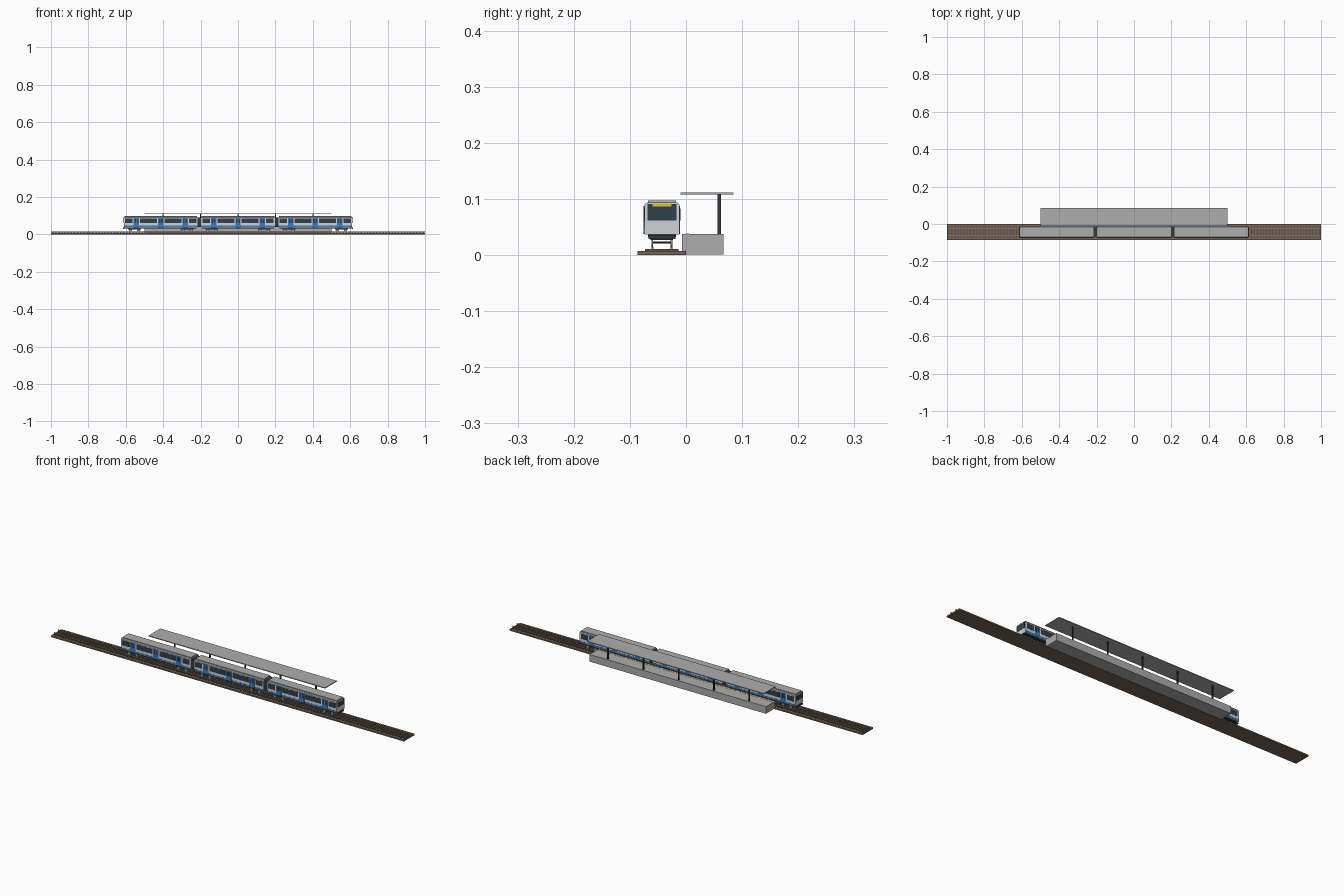
import bpy, bmesh
from mathutils import Matrix

cube = bpy.data.objects.get("Cube")
if cube:
    bpy.data.objects.remove(cube)


def material(name, r, g, b):
    m = bpy.data.materials.new(name)
    m.use_nodes = True
    m.diffuse_color = (r, g, b, 1)
    m.node_tree.nodes["Principled BSDF"].inputs["Base Color"].default_value = (r, g, b, 1)
    return m


concrete = material("concrete grey", 0.42, 0.42, 0.43)
silver = material("body silver", 0.62, 0.64, 0.66)
blue = material("door blue", 0.04, 0.2, 0.52)
glass = material("dark glass", 0.03, 0.05, 0.07)
dark = material("dark metal", 0.035, 0.04, 0.05)
yellow = material("safety yellow", 0.75, 0.55, 0.03)
ballast = material("ballast brown", 0.17, 0.13, 0.1)
wood = material("sleeper brown", 0.13, 0.09, 0.06)
steel = material("rail steel", 0.33, 0.27, 0.22)


def finish(name, bm, mat):
    bmesh.ops.recalc_face_normals(bm, faces=bm.faces)
    mesh = bpy.data.meshes.new(name)
    bm.to_mesh(mesh)
    bm.free()
    mesh.materials.append(mat)
    obj = bpy.data.objects.new(name, mesh)
    bpy.context.collection.objects.link(obj)
    return obj


def boxes(name, mat, spans):
    """One object from boxes given as (x range, y range, z range)."""
    bm = bmesh.new()
    for span in spans:
        size = [b - a for a, b in span]
        mid = [(a + b) / 2 for a, b in span]
        bmesh.ops.create_cube(bm, size=1, matrix=Matrix.Translation(mid) @ Matrix.Diagonal((*size, 1)))
    return finish(name, bm, mat)


def around(c, half):
    return (c - half, c + half)


def discs(name, mat, centres, radius, depth, sides=16):
    """Cylinders lying along y."""
    bm = bmesh.new()
    for c in centres:
        bmesh.ops.create_cone(bm, cap_ends=True, segments=sides, radius1=radius, radius2=radius, depth=depth,
                              matrix=Matrix.Translation(c) @ Matrix.Rotation(1.5708, 4, 'X'))
    return finish(name, bm, mat)


# Track
TRACK = -0.043
RAILS = (TRACK - 0.017, TRACK + 0.017)
boxes("track_bed", ballast, [((-1, 1), (-0.086, 0), (0, 0.007))])
boxes("sleepers", wood, [(around(-0.99 + i * 0.0165, 0.004), around(TRACK, 0.03), (0.006, 0.0105)) for i in range(121)])
boxes("rails", steel, [((-1, 1), around(y, 0.0018), (0.01, 0.0145)) for y in RAILS])

# Platform and shelter
POSTS = (-0.4, -0.2, 0, 0.2, 0.4)
boxes("platform", concrete, [((-0.5, 0.5), (-0.007, 0.067), (0.001, 0.0375))])
boxes("platform_edge_line", yellow, [((-0.5, 0.5), (0, 0.005), (0.0375, 0.0382))])
boxes("canopy_posts", dark, [(around(x, 0.003), around(0.059, 0.003), (0.037, 0.109)) for x in POSTS])
boxes("canopy", concrete, [((-0.5, 0.5), (-0.01, 0.085), (0.108, 0.112))])

# Carriages
HALF = 0.1975
WIDTH = 0.031
FLOOR, TOP = 0.037, 0.094
DOORS = (-0.13, 0, 0.13)
WINDOWS = ((-0.19, -0.151), (-0.11, -0.02), (0.02, 0.11), (0.151, 0.19))


def shell(name, cx):
    """Carriage shell with chamfered roof edges, extruded along x."""
    profile = [(-WIDTH, FLOOR), (WIDTH, FLOOR), (WIDTH, TOP - 0.004),
               (WIDTH - 0.004, TOP), (0.004 - WIDTH, TOP), (-WIDTH, TOP - 0.004)]
    bm = bmesh.new()
    face = bm.faces.new([bm.verts.new((cx - HALF, TRACK + y, z)) for y, z in profile])
    new = bmesh.ops.extrude_face_region(bm, geom=[face])["geom"]
    bmesh.ops.translate(bm, vec=(2 * HALF, 0, 0), verts=[v for v in new if isinstance(v, bmesh.types.BMVert)])
    obj = finish(name, bm, silver)
    # Grey roof on the faces that look upward
    obj.data.materials.append(concrete)
    for p in obj.data.polygons:
        p.material_index = int(p.normal.z > 0.5)


def both_sides(spans, thick):
    """Repeat side panels (x range, z range) on both flanks."""
    return [(xr, around(TRACK + s * WIDTH, thick), zr) for xr, zr in spans for s in (-1, 1)]


for label, cx in (("left", 0.413), ("middle", 0), ("right", -0.413)):
    shell(label + "_carriage_body", cx)
    boxes(label + "_carriage_roof_deck", concrete,
          [(around(cx, HALF - 0.003), around(TRACK, 0.025), (TOP, 0.0975))])
    boxes(label + "_carriage_stripe", blue,
          both_sides([(around(cx, HALF), (0.04, 0.047))], 0.0007))
    boxes(label + "_carriage_windows", glass,
          both_sides([((cx + a, cx + b), (0.06, 0.085)) for a, b in WINDOWS], 0.001))
    boxes(label + "_carriage_doors", blue,
          both_sides([(around(cx + d, 0.0145), (0.038, 0.088)) for d in DOORS], 0.0013))
    boxes(label + "_carriage_door_windows", glass,
          both_sides([(around(cx + d + s * 0.0065, 0.0042), (0.062, 0.083)) for d in DOORS for s in (-1, 1)], 0.0018))
    boxes(label + "_carriage_underframe", dark,
          [(around(cx, HALF - 0.006), around(TRACK, 0.025), (0.032, FLOOR))])
    # Bogies, one near each end
    ends = (cx - 0.14, cx + 0.14)
    axles = [e + s * 0.022 for e in ends for s in (-1, 1)]
    boxes(label + "_carriage_bogies", dark, [(around(e, 0.034), around(TRACK, 0.02), (0.027, 0.033)) for e in ends])
    discs(label + "_carriage_wheels", steel, [(x, y, 0.0225) for x in axles for y in RAILS], 0.0085, 0.003)
    discs(label + "_carriage_axles", dark, [(x, TRACK, 0.0225) for x in axles], 0.0018, 0.034, 8)

# Gangways between carriages
boxes("gangways", dark, [(around(s * 0.2065, 0.012), around(TRACK, 0.025), (0.04, 0.09)) for s in (-1, 1)])

# Cab ends
END = 0.413 + HALF
boxes("cab_windscreens", glass, [(around(s * END, 0.001), around(TRACK, 0.026), (0.062, 0.091)) for s in (-1, 1)])
boxes("destination_panels", yellow, [(around(s * END, 0.002), around(TRACK, 0.017), (0.0865, 0.092)) for s in (-1, 1)])
boxes("cab_bumpers", dark, [(around(s * END, 0.004), around(TRACK, 0.024), (0.029, 0.0355)) for s in (-1, 1)])
